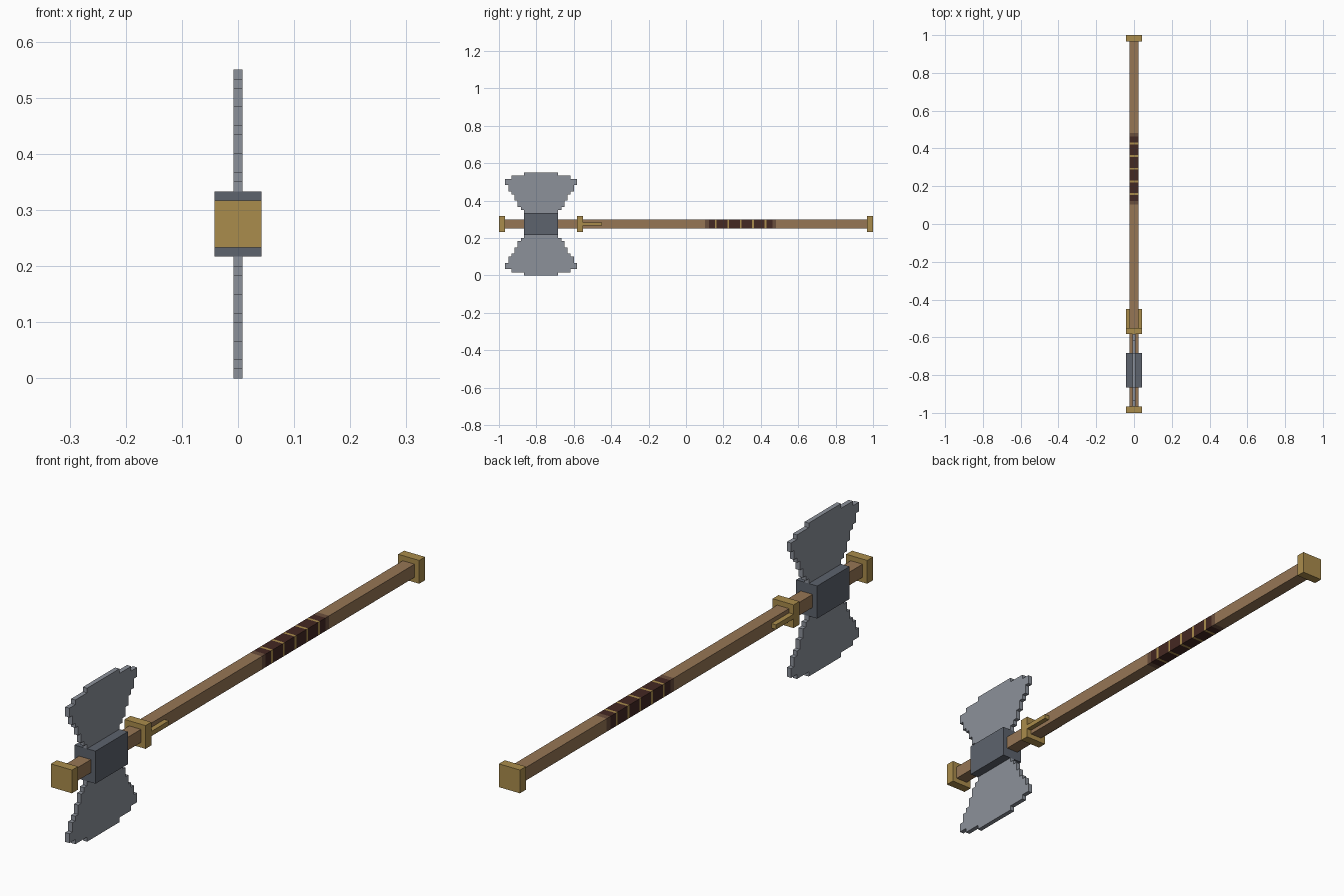
import bpy
import bmesh

cube = bpy.data.objects.get("Cube")
if cube:
    bpy.data.objects.remove(cube, do_unlink=True)

V = 2 / 120          # one block unit
MID = 16.5 * V       # height of the shaft axis
HEAD_Y = -0.775      # centre of the axe head
GRIP_Y = 0.2925      # centre of the leather grip


def material(name, rgb):
    linear = [((c / 255 + 0.055) / 1.055) ** 2.4 for c in rgb] + [1]
    m = bpy.data.materials.new(name)
    m.use_nodes = True
    m.diffuse_color = linear
    m.node_tree.nodes["Principled BSDF"].inputs["Base Color"].default_value = linear
    return m


wood = material("wood", (150, 118, 85))
gold = material("gold", (170, 140, 76))
steel = material("blade steel", (140, 145, 154))
iron = material("dark iron", (93, 99, 109))
leather = material("dark leather", (68, 40, 34))
worn = material("worn leather", (106, 78, 60))


def make(name, bm, mats):
    bmesh.ops.recalc_face_normals(bm, faces=bm.faces)
    mesh = bpy.data.meshes.new(name)
    bm.to_mesh(mesh)
    bm.free()
    for m in mats:
        mesh.materials.append(m)
    ob = bpy.data.objects.new(name, mesh)
    bpy.context.collection.objects.link(ob)
    return ob


def box(name, x, y, z, mat):
    bm = bmesh.new()
    bmesh.ops.create_cube(bm, size=1)
    for v in bm.verts:
        v.co = [lo + (c + 0.5) * (hi - lo) for c, (lo, hi) in zip(v.co, (x, y, z))]
    return make(name, bm, [mat])


# Square shaft, cut into bands where the leather grip is wrapped
half_grip, worn_end, ring, pitch = 0.19, 0.02, 0.005, 4 * V
cuts = [GRIP_Y + s * d for s in (-1, 1) for d in (half_grip, half_grip - worn_end)]
rings = [GRIP_Y + i * pitch for i in range(-2, 3)]
cuts += [r + s * ring for r in rings for s in (-1, 1)]
bm = bmesh.new()
bmesh.ops.create_cube(bm, size=1)
for v in bm.verts:
    v.co = (v.co.x * 0.047, v.co.y * 1.98, v.co.z * 0.047 + MID)
for y in cuts:
    bmesh.ops.bisect_plane(bm, geom=bm.verts[:] + bm.edges[:] + bm.faces[:],
                           plane_co=(0, y, 0), plane_no=(0, 1, 0))
for f in bm.faces:
    y = f.calc_center_median().y
    d = abs(y - GRIP_Y)
    if d > half_grip:
        f.material_index = 0
    elif d > half_grip - worn_end:
        f.material_index = 1
    else:
        f.material_index = 3 if any(abs(y - r) < ring for r in rings) else 2
make("shaft", bm, [wood, worn, leather, gold])

# Gold end caps and collar
big = 2.5 * V
span = (-big, big)
span_z = (MID - big, MID + big)
box("front_cap", span, (-1, -1 + 2 * V), span_z, gold)
box("back_cap", span, (1 - 2 * V, 1), span_z, gold)
box("collar", span, (-0.583, -0.55), span_z, gold)

# Prongs running back from the collar on both sides of the shaft
for side, s in (("left", 1), ("right", -1)):
    x = sorted((s * 0.0235, s * big))
    box(side + "_prong", x, (-0.55, -0.45), (MID - V / 2, MID + V / 2), gold)

# Iron block holding the blades
box("head_block", span, (HEAD_Y - 5.5 * V, HEAD_Y + 5.5 * V),
    (MID - 3.5 * V, MID + 3.5 * V), iron)

# Stepped blades: (rows, half width) from the block outwards
STEPS = [(1, 5.5), (1, 6.5), (2, 7.5), (2, 8.5), (1, 9.5),
         (2, 10.5), (2, 11.5), (1, 9.5), (1, 5.5)]
for label, s in (("upper", 1), ("lower", -1)):
    edge = []
    h = 3.5
    for rows, w in STEPS:
        edge += [(w, h), (w, h + rows)]
        h += rows
    outline = edge + [(-w, h) for w, h in reversed(edge)]
    bm = bmesh.new()
    verts = [bm.verts.new((-V / 2, HEAD_Y + w * V, MID + s * h * V)) for w, h in outline]
    face = bm.faces.new(verts)
    out = bmesh.ops.extrude_face_region(bm, geom=[face])
    bmesh.ops.translate(bm, vec=(V, 0, 0),
                        verts=[g for g in out["geom"] if isinstance(g, bmesh.types.BMVert)])
    make(label + "_blade", bm, [steel])
